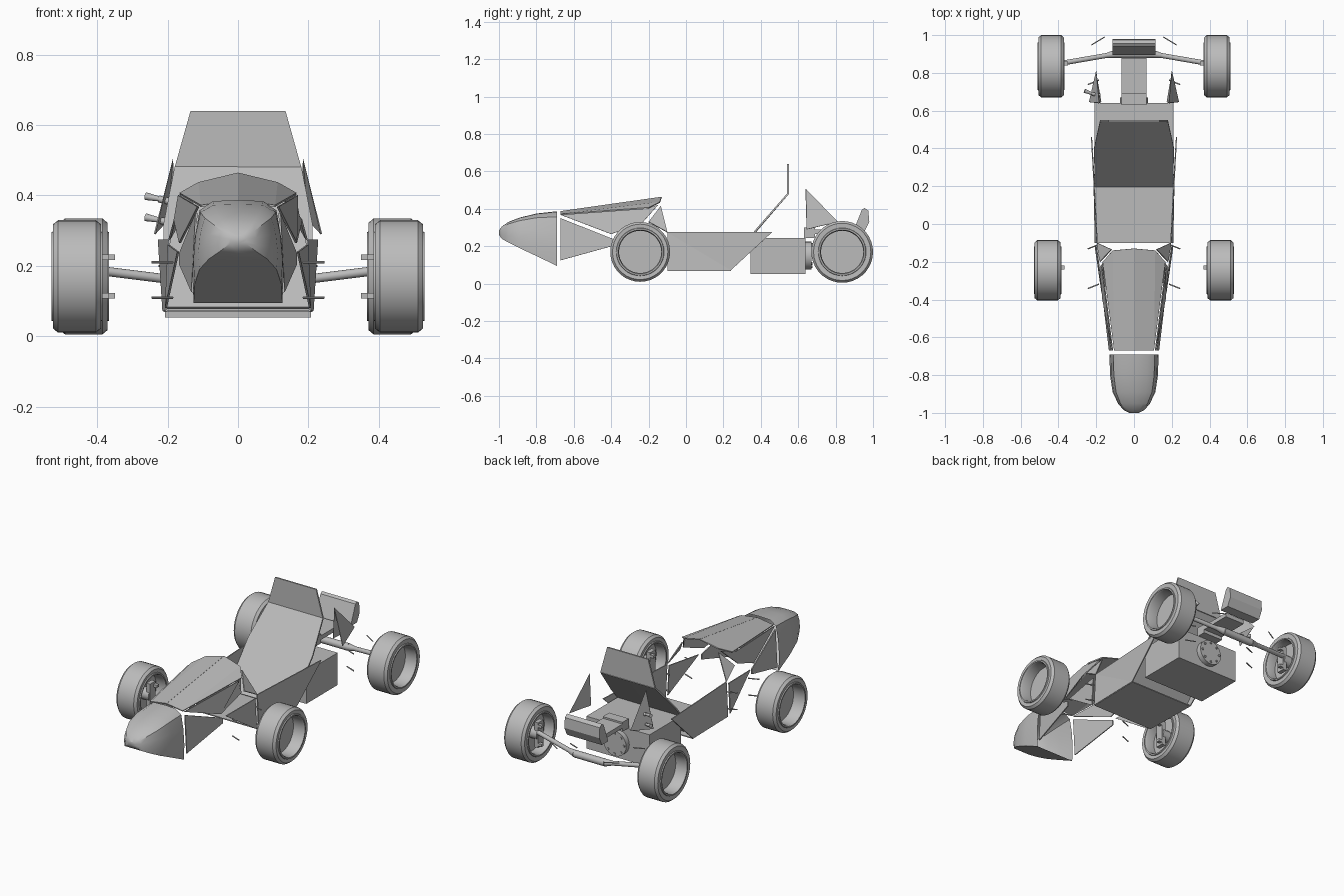
import bpy, bmesh, math
from mathutils import Vector

cube = bpy.data.objects.get("Cube")
if cube:
    bpy.data.objects.remove(cube)

grey = bpy.data.materials.new("body_grey")
grey.use_nodes = True
grey.diffuse_color = (0.5, 0.5, 0.5, 1)
grey.node_tree.nodes["Principled BSDF"].inputs["Base Color"].default_value = (0.5, 0.5, 0.5, 1)


def finish(name, bm, smooth=False):
    bmesh.ops.recalc_face_normals(bm, faces=bm.faces)
    mesh = bpy.data.meshes.new(name)
    bm.to_mesh(mesh)
    bm.free()
    mesh.materials.append(grey)
    obj = bpy.data.objects.new(name, mesh)
    bpy.context.collection.objects.link(obj)
    if smooth:
        bpy.ops.object.select_all(action='DESELECT')
        obj.select_set(True)
        bpy.context.view_layer.objects.active = obj
        bpy.ops.object.shade_smooth_by_angle(angle=math.radians(35))
    return obj


def panel(name, polys, thick=0.006, mirror=False):
    """Thin sheet from polygons, optionally mirrored across x."""
    bm = bmesh.new()
    for poly in polys:
        bm.faces.new([bm.verts.new(p) for p in poly])
    bmesh.ops.remove_doubles(bm, verts=bm.verts, dist=0.001)
    obj = finish(name, bm)
    mod = obj.modifiers.new("thickness", 'SOLIDIFY')
    mod.thickness = thick
    mod.offset = 0
    if mirror:
        obj.modifiers.new("mirror", 'MIRROR')
    return obj


def box(name, low, high, mirror=False):
    bm = bmesh.new()
    bmesh.ops.create_cube(bm, size=1)
    for v in bm.verts:
        v.co = [(a + b) / 2 + c * (b - a) for a, b, c in zip(low, high, v.co)]
    obj = finish(name, bm)
    if mirror:
        obj.modifiers.new("mirror", 'MIRROR')
    return obj


def rod(name, start, end, r1, r2=None, sides=12, mirror=False):
    a, b = Vector(start), Vector(end)
    bm = bmesh.new()
    bmesh.ops.create_cone(bm, cap_ends=True, segments=sides, radius1=r1,
                          radius2=r1 if r2 is None else r2, depth=(b - a).length)
    turn = (b - a).to_track_quat('Z', 'Y').to_matrix()
    for v in bm.verts:
        v.co = turn @ v.co + (a + b) / 2
    obj = finish(name, bm, True)
    if mirror:
        obj.modifiers.new("mirror", 'MIRROR')
    return obj


def wheel(name, x_in, x_out, y, radius):
    """Turned tyre and dished rim, mirrored to both sides."""
    w, r, z = x_out - x_in, radius, 0.17
    profile = [(0, 0.42), (0.113, 0.42), (0.113, 0.08), (0.118, 0), (0.126, 0), (0.128, 0.04),
               (r - 0.012, 0.03), (r, 0.13), (r, 0.87), (r - 0.012, 0.97),
               (0.128, 0.96), (0.126, 1), (0.118, 1), (0.113, 0.92), (0.113, 0.5), (0, 0.5)]
    bm = bmesh.new()
    verts = [bm.verts.new((x_in + t * w, y, z + q)) for q, t in profile]
    edges = [bm.edges.new(p) for p in zip(verts, verts[1:])]
    bmesh.ops.spin(bm, geom=verts + edges, cent=(0, y, z), axis=(1, 0, 0),
                   angle=2 * math.pi, steps=36)
    bmesh.ops.remove_doubles(bm, verts=bm.verts, dist=0.0005)
    finish(name, bm, True).modifiers.new("mirror", 'MIRROR')
    # Hub and upright inside the rim
    rod(name + "_hub", (x_in + 0.01, y, z), (x_in + 0.43 * w, y, z), 0.035, mirror=True)
    box(name + "_upright", (x_in + 0.005, y - 0.025, z - 0.075),
        (x_in + 0.03, y + 0.025, z + 0.075), mirror=True)
    for s in (-1, 1):
        box(name + "_bracket", (x_in - 0.018, y + 0.005, z + s * 0.055 - 0.008),
            (x_in + 0.01, y + 0.025, z + s * 0.055 + 0.008), mirror=True)


wheel("front_wheel", 0.385, 0.53, -0.245, 0.16)
wheel("rear_wheel", 0.367, 0.51, 0.835, 0.165)

# Nose cone: lofted rings of (y, bottom, top, half width)
rings = [(-0.69, 0.095, 0.387, 0.13), (-0.80, 0.148, 0.375, 0.127), (-0.89, 0.19, 0.353, 0.113),
         (-0.95, 0.22, 0.33, 0.085), (-0.985, 0.24, 0.305, 0.055), (-1, 0.262, 0.285, 0.025)]
half = [(0, 1.0), (0.55, 0.99), (0.84, 0.9), (0.95, 0.62), (1.0, 0.3), (0.97, 0), (0, 0)]
outline = half + [(-x, h) for x, h in reversed(half[1:-1])]
bm = bmesh.new()
loops = [[bm.verts.new((x * w, y, lo + h * (hi - lo))) for x, h in outline]
         for y, lo, hi, w in rings]
n = len(outline)
for a, b in zip(loops, loops[1:]):
    for i in range(n):
        j = (i + 1) % n
        bm.faces.new((a[i], a[j], b[j], b[i]))
bm.faces.new(loops[-1])
finish("nose_cone", bm, True)

# Front bodywork sheets
panel("front_top_panel", [
    [(0, -0.67, 0.385), (0.105, -0.67, 0.37), (0.112, -0.14, 0.435), (0, -0.13, 0.462)],
    [(0.105, -0.67, 0.37), (0.165, -0.2, 0.405), (0.112, -0.14, 0.435)]], mirror=True)
panel("front_upper_side", [[(0.113, -0.67, 0.368), (0.168, -0.23, 0.40), (0.12, -0.15, 0.42),
                            (0.18, -0.23, 0.33), (0.165, -0.40, 0.265)]], mirror=True)
panel("front_lower_side", [[(0.118, -0.67, 0.35), (0.165, -0.38, 0.235),
                            (0.165, -0.38, 0.205), (0.13, -0.67, 0.125)]], mirror=True)
panel("cockpit_corner", [[(0.118, -0.135, 0.415), (0.195, -0.10, 0.275), (0.18, -0.20, 0.33)]],
      mirror=True)
panel("cockpit_front_side", [[(0.17, -0.36, 0.24), (0.197, -0.12, 0.26), (0.205, -0.12, 0.08)]],
      mirror=True)

# Cockpit tub
A, B = (0.195, -0.10, 0.275), (0.225, 0.46, 0.275)
C, D = (0.212, 0.24, 0.072), (0.205, -0.10, 0.072)
panel("tub_side", [[A, B, C], [A, C, D]], mirror=True)
panel("tub_floor", [[(-0.205, -0.1, 0.072), (0.205, -0.1, 0.072),
                     (0.212, 0.24, 0.072), (-0.212, 0.24, 0.072)]])

# Seat back and headrest
panel("seat_back", [[(0, 0.2, 0.08), (0.208, 0.2, 0.08), (0.212, 0.40, 0.315),
                     (0.18, 0.545, 0.48), (0, 0.545, 0.48)]], 0.009, True)
panel("headrest", [[(-0.18, 0.545, 0.48), (0.18, 0.545, 0.48),
                    (0.135, 0.545, 0.64), (-0.135, 0.545, 0.64)]], 0.009)

# Engine bay and gearbox
box("engine_box", (-0.208, 0.345, 0.053), (0.208, 0.64, 0.245))
box("rear_spine", (-0.065, 0.63, 0.265), (0.065, 0.88, 0.29))
box("spine_block", (-0.065, 0.63, 0.245), (0.065, 0.69, 0.3))
rod("gearbox_flange", (0, 0.64, 0.15), (0, 0.67, 0.15), 0.075, sides=24)
for i in range(8):
    a = i * math.pi / 4
    x, z = 0.06 * math.cos(a), 0.15 + 0.06 * math.sin(a)
    rod("flange_bolt", (x, 0.67, z), (x, 0.676, z), 0.007, sides=6)

# Rear axle
rod("axle_sleeve", (-0.1, 0.9, 0.15), (0.1, 0.9, 0.15), 0.021)
rod("axle_cone", (0.1, 0.9, 0.15), (0.15, 0.892, 0.157), 0.021, 0.012, mirror=True)
rod("half_shaft", (0.1, 0.9, 0.15), (0.42, 0.845, 0.19), 0.013, mirror=True)

# Rear fins and wing
panel("rear_fin", [[(0.185, 0.64, 0.505), (0.237, 0.645, 0.29), (0.2, 0.81, 0.33)],
                   [(0.185, 0.64, 0.505), (0.2, 0.81, 0.33), (0.175, 0.645, 0.32)]], 0.004, True)
section = [(0.895, 0.28), (0.955, 0.28), (0.98, 0.33), (0.975, 0.39), (0.955, 0.405), (0.94, 0.395)]
bm = bmesh.new()
face = bm.faces.new([bm.verts.new((-0.115, y, z)) for y, z in section])
grown = bmesh.ops.extrude_face_region(bm, geom=[face])["geom"]
bmesh.ops.translate(bm, vec=(0.23, 0, 0), verts=[v for v in grown if isinstance(v, bmesh.types.BMVert)])
bmesh.ops.recalc_face_normals(bm, faces=bm.faces)
finish("rear_wing", bm)

# Exhaust pipes on one side
for z in (0.33, 0.39):
    rod("exhaust_pipe", (-0.18, 0.68, z - 0.01), (-0.225, 0.69, z), 0.01)
    rod("exhaust_tip", (-0.222, 0.69, z), (-0.262, 0.705, z + 0.008), 0.007, 0.011)

# Suspension stubs
for z in (0.11, 0.21):
    for y in (-0.12, -0.33, 0.75):
        rod("suspension_stub", (0.185, y + 0.012, z), (0.245, y - 0.012, z), 0.0035, sides=8, mirror=True)
rod("rear_stay", (0.155, 0.99, 0.2), (0.225, 0.948, 0.2), 0.003, sides=8, mirror=True)
